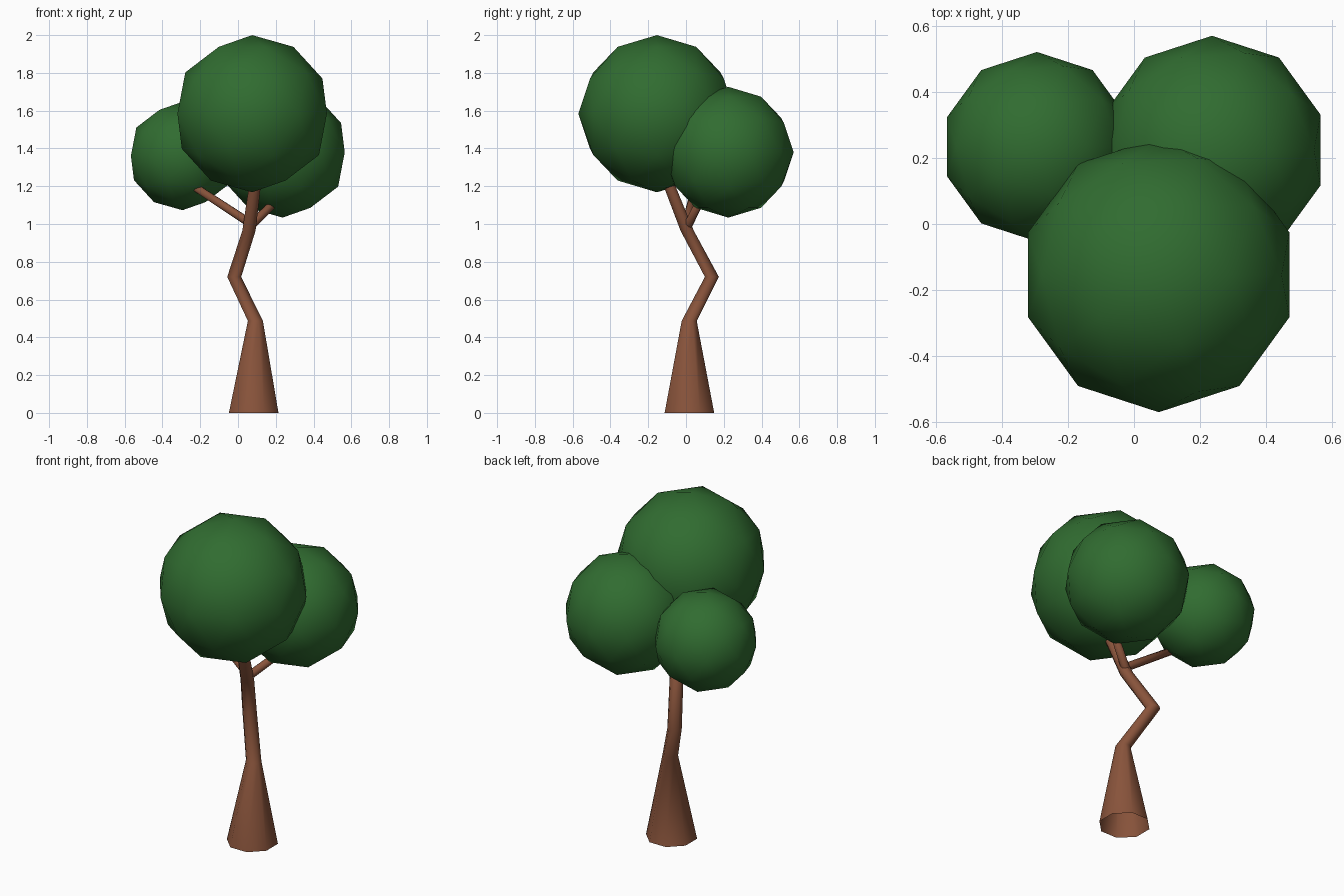
import bpy, bmesh, math
from mathutils import Vector

if "Cube" in bpy.data.objects:
    bpy.data.objects.remove(bpy.data.objects["Cube"])


def material(name, rgb):
    m = bpy.data.materials.new(name)
    m.diffuse_color = (*rgb, 1)
    m.use_nodes = True
    m.node_tree.nodes["Principled BSDF"].inputs["Base Color"].default_value = m.diffuse_color
    return m


bark = material("bark brown", (0.25, 0.088, 0.044))
leaf = material("leaf green", (0.03, 0.15, 0.03))


def finish(bm, name, mat):
    bmesh.ops.recalc_face_normals(bm, faces=bm.faces)
    for f in bm.faces:
        f.smooth = True
    me = bpy.data.meshes.new(name)
    bm.to_mesh(me)
    bm.free()
    me.materials.append(mat)
    ob = bpy.data.objects.new(name, me)
    bpy.context.collection.objects.link(ob)
    return ob


def tube(name, points, radii, level, sides=8, cap_start=False):
    """Loft octagonal rings along points; level keeps rings horizontal."""
    bm = bmesh.new()
    pts = [Vector(p) for p in points]
    q = (pts[-1] - pts[0]).to_track_quat('Z', 'Y')
    rings = []
    for p, r in zip(pts, radii):
        ring = []
        for i in range(sides):
            a = 2 * math.pi * (i + 0.5) / sides
            v = Vector((r * math.cos(a), r * math.sin(a), 0))
            ring.append(bm.verts.new(p + (v if level else q @ v)))
        rings.append(ring)
    for lo, hi in zip(rings, rings[1:]):
        for i in range(sides):
            j = (i + 1) % sides
            bm.faces.new((lo[i], lo[j], hi[j], hi[i]))
    bm.faces.new(rings[-1])
    return finish(bm, name, bark)


# crooked trunk with a flared, open base
tube("trunk",
     [(0.083, 0.018, 0), (0.092, 0.017, 0.487), (-0.02, 0.137, 0.72),
      (0.058, 0.006, 0.965), (0.088, -0.083, 1.19), (0.105, -0.14, 1.34)],
     [0.142, 0.043, 0.040, 0.038, 0.034, 0.032], True)

# side branches
tube("left_branch", [(0.07, 0.0, 1.0), (-0.25, 0.055, 1.21)], [0.024, 0.021], False)
tube("right_branch", [(0.06, 0.006, 0.985), (0.23, 0.09, 1.15)], [0.024, 0.021], False)

# foliage balls
for name, pos, r in (("front_foliage", (0.075, -0.154, 1.584), 0.416),
                     ("left_foliage", (-0.294, 0.234, 1.36), 0.287),
                     ("right_foliage", (0.236, 0.224, 1.38), 0.346)):
    bm = bmesh.new()
    bmesh.ops.create_icosphere(bm, subdivisions=2, radius=r)
    finish(bm, name, leaf).location = pos
